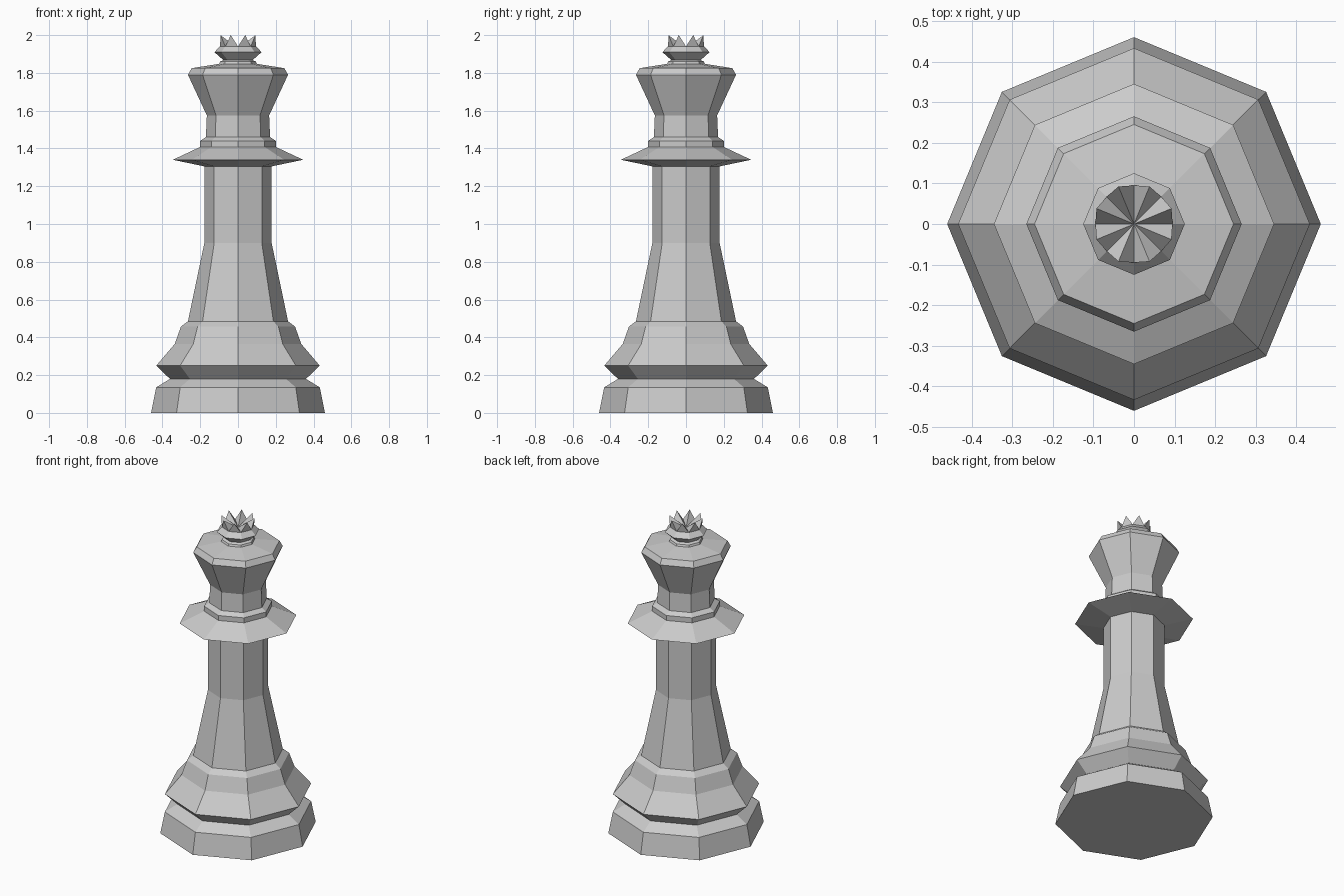
import bpy, bmesh
from math import cos, sin, pi

if "Cube" in bpy.data.objects:
    bpy.data.objects.remove(bpy.data.objects["Cube"])

SIDES = 8


def ring(bm, r, z, turn=0.0):
    return [bm.verts.new((r * cos(2 * pi * (i + turn) / SIDES),
                          r * sin(2 * pi * (i + turn) / SIDES), z))
            for i in range(SIDES)]


def lathe(name, profile, spikes=None):
    """Eight-sided turned part; capped flat or topped with a spiked rim."""
    bm = bmesh.new()
    rings = [ring(bm, r, z) for r, z in profile]
    for a, b in zip(rings, rings[1:]):
        for i in range(SIDES):
            j = (i + 1) % SIDES
            bm.faces.new((a[i], a[j], b[j], b[i]))
    bm.faces.new(rings[0][::-1])
    top = rings[-1]
    if spikes:
        tip_r, tip_z, centre_z = spikes
        tips = ring(bm, tip_r, tip_z, 0.5)
        c = bm.verts.new((0, 0, centre_z))
        for i in range(SIDES):
            j = (i + 1) % SIDES
            bm.faces.new((top[i], top[j], tips[i]))
            bm.faces.new((top[i], tips[i], c))
            bm.faces.new((tips[i], top[j], c))
    else:
        bm.faces.new(top)
    bmesh.ops.recalc_face_normals(bm, faces=bm.faces)
    me = bpy.data.meshes.new(name)
    bm.to_mesh(me)
    bm.free()
    ob = bpy.data.objects.new(name, me)
    bpy.context.collection.objects.link(ob)
    return ob


# Body: plinth, base moulding, tapered stem, collar and flared head
# Topped by a small neck and a rim of eight points
lathe("chess_piece", [
    (0.46, 0), (0.433, 0.135), (0.36, 0.18),
    (0.433, 0.25), (0.335, 0.365), (0.302, 0.457), (0.265, 0.485),
    (0.178, 0.9), (0.178, 1.305),
    (0.345, 1.34), (0.2, 1.408), (0.2, 1.44), (0.17, 1.46),
    (0.165, 1.575), (0.265, 1.79), (0.245, 1.825),
    (0.1, 1.848), (0.095, 1.86), (0.078, 1.868),
    (0.125, 1.91), (0.095, 1.94),
], spikes=(0.1, 2.0, 1.93))
